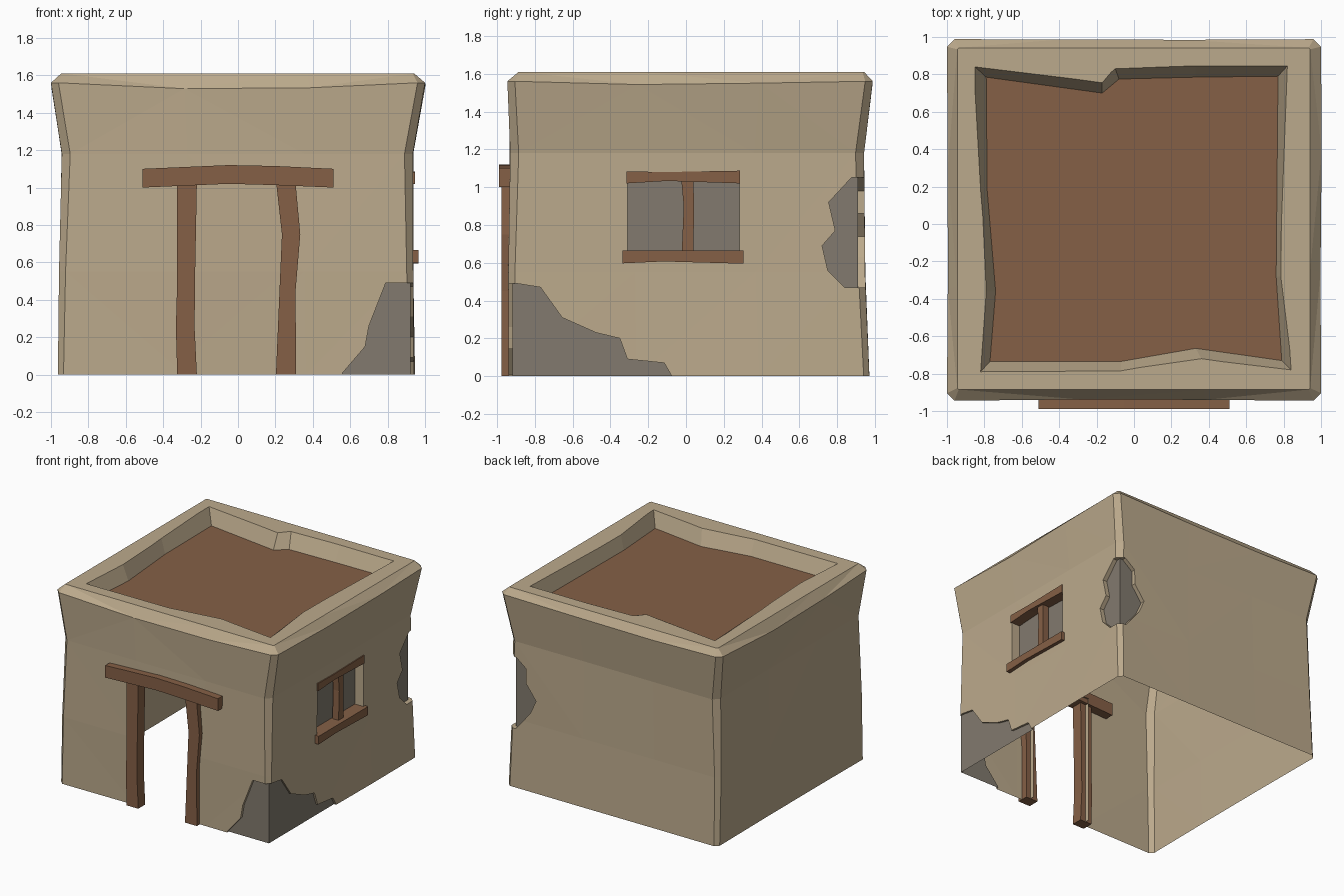
import bpy, bmesh, random
from mathutils import Vector

if "Cube" in bpy.data.objects:
    bpy.data.objects.remove(bpy.data.objects["Cube"])

random.seed(4)


def material(name, rgb):
    m = bpy.data.materials.new(name)
    m.diffuse_color = (*rgb, 1)
    m.use_nodes = True
    m.node_tree.nodes["Principled BSDF"].inputs["Base Color"].default_value = m.diffuse_color
    return m


MATS = [material("plaster", (0.50, 0.40, 0.262)),
        material("stone_grey", (0.223, 0.195, 0.156)),
        material("brown_wood", (0.235, 0.117, 0.061))]
PLASTER, STONE, WOOD = 0, 1, 2


def finish(name, bm):
    bmesh.ops.recalc_face_normals(bm, faces=bm.faces[:])
    me = bpy.data.meshes.new(name)
    bm.to_mesh(me)
    bm.free()
    for m in MATS:
        me.materials.append(m)
    ob = bpy.data.objects.new(name, me)
    bpy.context.collection.objects.link(ob)
    return ob


def loft(rings, side=PLASTER, first=PLASTER, last=PLASTER):
    """Closed solid through rings with equal point counts."""
    bm = bmesh.new()
    vs = [[bm.verts.new(p) for p in r] for r in rings]
    n = len(vs[0])
    for a, b in zip(vs, vs[1:]):
        for i in range(n):
            j = (i + 1) % n
            bm.faces.new((a[i], a[j], b[j], b[i])).material_index = side
    bm.faces.new(vs[0]).material_index = first
    bm.faces.new(vs[-1]).material_index = last
    return bm


def prism(name, outline, axis, d0, d1, side, cap):
    """Outline in (horizontal, z), extruded along x or y; cap sits at d0."""
    put = (lambda h, z, d: (d, h, z)) if axis == 'x' else (lambda h, z, d: (h, d, z))
    bm = loft([[put(h, z, d) for h, z in outline] for d in (d0, d1)], side, cap, side)
    return finish(name, bm)


def rect(h0, h1, z0, z1):
    return [(h0, z0), (h1, z0), (h1, z1), (h0, z1)]


def corner_patch(name, cx, cy, depth, outline):
    """Ragged cutter wrapped round a corner: u > 0 on the x wall, u < 0 on the y wall."""
    bm = loft([[(u, o, z) for u, z in outline] for o in (-depth, 0.12)], PLASTER, STONE)
    bmesh.ops.bisect_plane(bm, geom=bm.verts[:] + bm.edges[:] + bm.faces[:],
                           plane_co=(0, 0, 0), plane_no=(1, 0, 0))
    sx, sy = (1 if cx > 0 else -1), (1 if cy > 0 else -1)
    for v in bm.verts:
        u, o, z = v.co
        if abs(u) < 1e-5:
            v.co = (cx + sx * o, cy + sy * o, z)
        elif u > 0:
            v.co = (cx + sx * o, cy - sy * u, z)
        else:
            v.co = (cx + sx * u, cy + sy * o, z)
    return finish(name, bm)


# wall body: chamfered square rings with slightly uneven sides
def wall_ring(z, x0, x1, y0, y1, c, wob, drop=0):
    corners = [(x0 + c, y0), (x1 - c, y0), (x1, y0 + c), (x1, y1 - c),
               (x1 - c, y1), (x0 + c, y1), (x0, y1 - c), (x0, y0 + c)]
    pts = []
    for i, p in enumerate(corners):
        a, b = Vector(p), Vector(corners[(i + 1) % 8])
        pts.append((a.x, a.y, z))
        if i % 2 == 0:
            d = (b - a).normalized()
            for t in (0.35, 0.7):
                q = a.lerp(b, t) + Vector((d.y, -d.x)) * random.uniform(-wob, wob * 0.4)
                pts.append((q.x, q.y, z - random.random() * drop))
    return pts


bm = loft([wall_ring(0, -0.963, 0.945, -0.94, 0.97, 0.03, 0.006),
           wall_ring(0.55, -0.957, 0.937, -0.94, 0.947, 0.035, 0.008),
           wall_ring(1.18, -0.942, 0.935, -0.93, 0.942, 0.045, 0.008),
           wall_ring(1.56, -1.0, 1.0, -0.945, 0.988, 0.04, 0.008, 0.05),
           wall_ring(1.61, -0.945, 0.942, -0.885, 0.942, 0.008, 0)])
bmesh.ops.triangulate(bm, faces=[f for f in bm.faces if len(f.verts) == 4])
walls = finish("plaster_walls", bm)

# sunken roof inside an uneven parapet
rim = [(-0.85, 0.84), (-0.17, 0.755), (-0.10, 0.83), (0.33, 0.845), (0.82, 0.845),
       (0.785, -0.28), (0.84, -0.78), (0.36, -0.72), (-0.07, -0.785), (-0.82, -0.79),
       (-0.79, -0.36), (-0.82, 0.18)]
floor = [(-0.79, 0.785), (-0.17, 0.70), (-0.08, 0.775), (0.33, 0.785), (0.77, 0.79),
         (0.76, -0.28), (0.79, -0.73), (0.33, -0.665), (-0.07, -0.735), (-0.77, -0.735),
         (-0.74, -0.36), (-0.785, 0.18)]
above = [(a + (a - c) / 3, b + (b - d) / 3) for (a, b), (c, d) in zip(rim, floor)]
roof_cut = finish("roof_cutter", loft([[(x, y, 1.49) for x, y in floor],
                                       [(x, y, 1.65) for x, y in above]], PLASTER, WOOD))

cutters = [
    roof_cut,
    prism("door_cutter", rect(-0.27, 0.27, -0.1, 1.05), 'y', -0.85, -1.1, PLASTER, PLASTER),
    prism("window_cutter", rect(-0.31, 0.283, 0.62, 1.08), 'x', 0.86, 1.1, PLASTER, STONE),
    # fallen plaster: front right foot, back right corner, back left corner
    corner_patch("patch_cutter", 0.94, -0.935, 0.018,
                 [(-0.38, -0.05), (-0.38, 0.01), (-0.26, 0.15), (-0.24, 0.26), (-0.15, 0.49),
                  (0.04, 0.49), (0.165, 0.47), (0.28, 0.31), (0.46, 0.23), (0.585, 0.20),
                  (0.625, 0.09), (0.82, 0.07), (0.86, 0), (0.86, -0.05)]),
    corner_patch("patch_cutter", 0.935, 0.945, 0.035,
                 [(-0.06, 0.47), (-0.19, 0.63), (-0.24, 0.74), (-0.15, 0.86), (-0.15, 0.98),
                  (-0.06, 1.05), (0.07, 1.05), (0.19, 0.92), (0.155, 0.77), (0.225, 0.69),
                  (0.195, 0.56), (0.105, 0.47)]),
    corner_patch("patch_cutter", -0.95, 0.945, 0.04,
                 [(-0.08, 0.67), (-0.23, 0.74), (-0.40, 0.82), (-0.45, 0.95), (-0.27, 0.99),
                  (-0.08, 1.07), (0.12, 1.09), (0.30, 1.11), (0.38, 1.0), (0.64, 0.92),
                  (0.77, 0.77), (0.72, 0.67), (0.42, 0.64), (0.36, 0.57), (0.09, 0.63)]),
]
bpy.context.view_layer.objects.active = walls
for c in cutters:
    c.hide_render = True
    mod = walls.modifiers.new("cut", 'BOOLEAN')
    mod.operation, mod.solver, mod.object = 'DIFFERENCE', 'EXACT', c
    bpy.ops.object.modifier_apply(modifier=mod.name)
    bpy.data.objects.remove(c)

# open the underside and the doorway, leaving a thin shell
bm = bmesh.new()
bm.from_mesh(walls.data)
gone = [f for f in bm.faces
        if all(abs(v.co.z) < 1e-4 for v in f.verts)
        or all(abs(v.co.y + 0.85) < 1e-4 and abs(v.co.x) < 0.3 for v in f.verts)]
bmesh.ops.delete(bm, geom=gone, context='FACES')
bm.to_mesh(walls.data)
bm.free()


# timber: bent door posts and lintel, window beams
def post(name, sections, axis, d0, d1):
    outline = [(a, z) for z, a, b in sections] + [(b, z) for z, a, b in reversed(sections)]
    return prism(name, outline, axis, d0, d1, WOOD, WOOD)


def beam(name, sections, axis, d0, d1):
    outline = [(h, a) for h, a, b in sections] + [(h, b) for h, a, b in reversed(sections)]
    return prism(name, outline, axis, d0, d1, WOOD, WOOD)


post("door_post_left", [(0, -0.325, -0.22), (0.25, -0.332, -0.232), (0.5, -0.325, -0.23),
                        (1.02, -0.325, -0.22)], 'y', -0.975, -0.885)
post("door_post_right", [(0, 0.203, 0.31), (0.45, 0.222, 0.308), (0.75, 0.235, 0.333),
                         (1.02, 0.205, 0.308)], 'y', -0.975, -0.885)
beam("door_lintel", [(-0.51, 1.0, 1.1), (-0.05, 1.02, 1.12), (0.2, 1.013, 1.115),
                     (0.51, 1.0, 1.1)], 'y', -0.988, -0.86)
beam("window_lintel", [(-0.315, 1.02, 1.083), (-0.1, 1.033, 1.08), (0.285, 1.02, 1.087)],
     'x', 0.855, 0.945)
beam("window_sill", [(-0.335, 0.597, 0.665), (-0.12, 0.607, 0.665), (0.305, 0.595, 0.665)],
     'x', 0.855, 0.965)
post("window_mullion", [(0.66, -0.022, 0.04), (0.9, -0.012, 0.042), (1.04, -0.025, 0.04)],
     'x', 0.87, 0.925)
